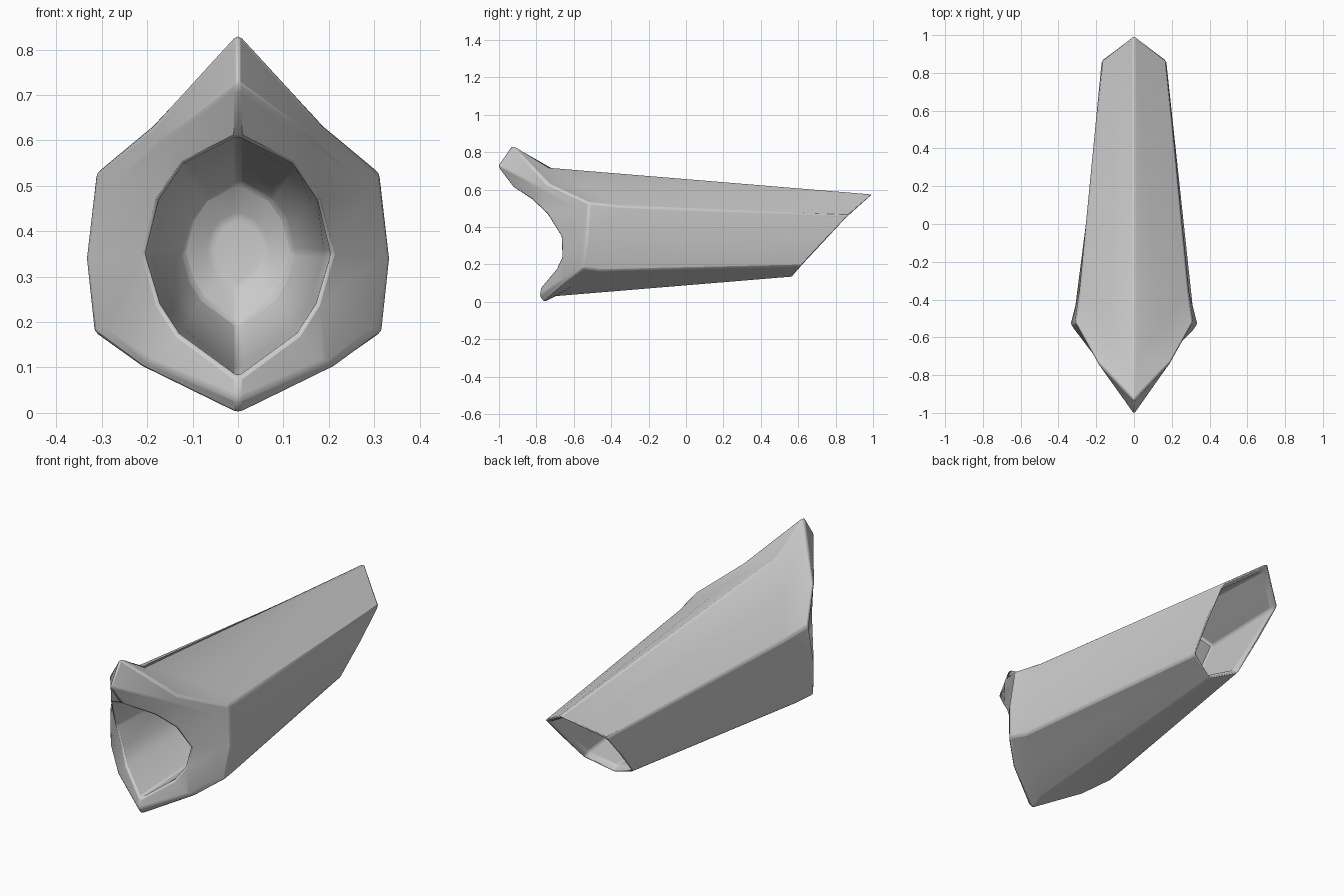
import bpy, bmesh
from mathutils import Vector

if "Cube" in bpy.data.objects:
    bpy.data.objects.remove(bpy.data.objects["Cube"])

# Half outlines, top centre round the +x side to bottom centre
BACK = [(0, 1.0, .577), (.085, .935, .519), (.172, .87, .46), (.158, .75, .33),
        (.135, .62, .19), (.068, .595, .162), (0, .57, .133)]
FLARE = [(0, -.74, .72), (.145, -.545, .615), (.288, -.35, .512), (.31, -.43, .34),
         (.292, -.46, .165), (.146, -.58, .098), (0, -.70, .028)]
LIP = [(0, -.93, .84), (.19, -.74, .632), (.312, -.52, .53), (.335, -.53, .34),
       (.318, -.55, .18), (.215, -.64, .103), (0, -.76, -.003)]
BROW = [(0, -1.01, .725), (.165, -.77, .60), (.285, -.56, .49), (.31, -.565, .34),
        (.295, -.58, .19), (.19, -.67, .11), (0, -.785, .03)]
RIM = [(0, -.92, .61), (.12, -.83, .55), (.175, -.745, .47), (.205, -.67, .35),
       (.172, -.665, .24), (.13, -.695, .175), (0, -.775, .08)]


def ring(half):
    """Mirror a half outline into a closed loop."""
    pts = [Vector(p) for p in half]
    return pts + [Vector((-p.x, p.y, p.z)) for p in pts[-2:0:-1]]


def scaled(loop, s, y=None, zc=.36):
    """Shrink a loop about its axis, optionally flattening it at y."""
    return [Vector((p.x * s, p.y if y is None else y, zc + (p.z - zc) * s)) for p in loop]


def blend(a, b, t):
    return [p.lerp(q, t) for p, q in zip(a, b)]


back, flare, lip, brow, rim = map(ring, (BACK, FLARE, LIP, BROW, RIM))

# Rear recess, outer shell, flared collar, then front cavity
loops = [
    scaled(blend(back, flare, .4), .8),
    scaled(blend(back, flare, .02), .88),
    back, flare, lip, brow, rim,
    scaled(rim, .93, -.35),
    scaled(rim, .78, -.02),
    scaled(rim, .6, .07),
    scaled(rim, .3, .11),
]

bm = bmesh.new()
rows = [[bm.verts.new(p) for p in loop] for loop in loops]
n = len(back)
for a, b in zip(rows, rows[1:]):
    for i in range(n):
        j = (i + 1) % n
        bm.faces.new((a[i], a[j], b[j], b[i]))
bm.faces.new(rows[0])
bm.faces.new(rows[-1])
bmesh.ops.recalc_face_normals(bm, faces=bm.faces)
mesh = bpy.data.meshes.new("forearm_guard")
bm.to_mesh(mesh)
bm.free()

guard = bpy.data.objects.new("forearm_guard", mesh)
bpy.context.collection.objects.link(guard)

# Softened ridges and rims
bevel = guard.modifiers.new("soft_edges", 'BEVEL')
bevel.width = .016
bevel.segments = 2
bevel.limit_method = 'ANGLE'
bevel.angle_limit = .42

bpy.context.view_layer.objects.active = guard
guard.select_set(True)
bpy.ops.object.shade_smooth_by_angle(angle=.6)
